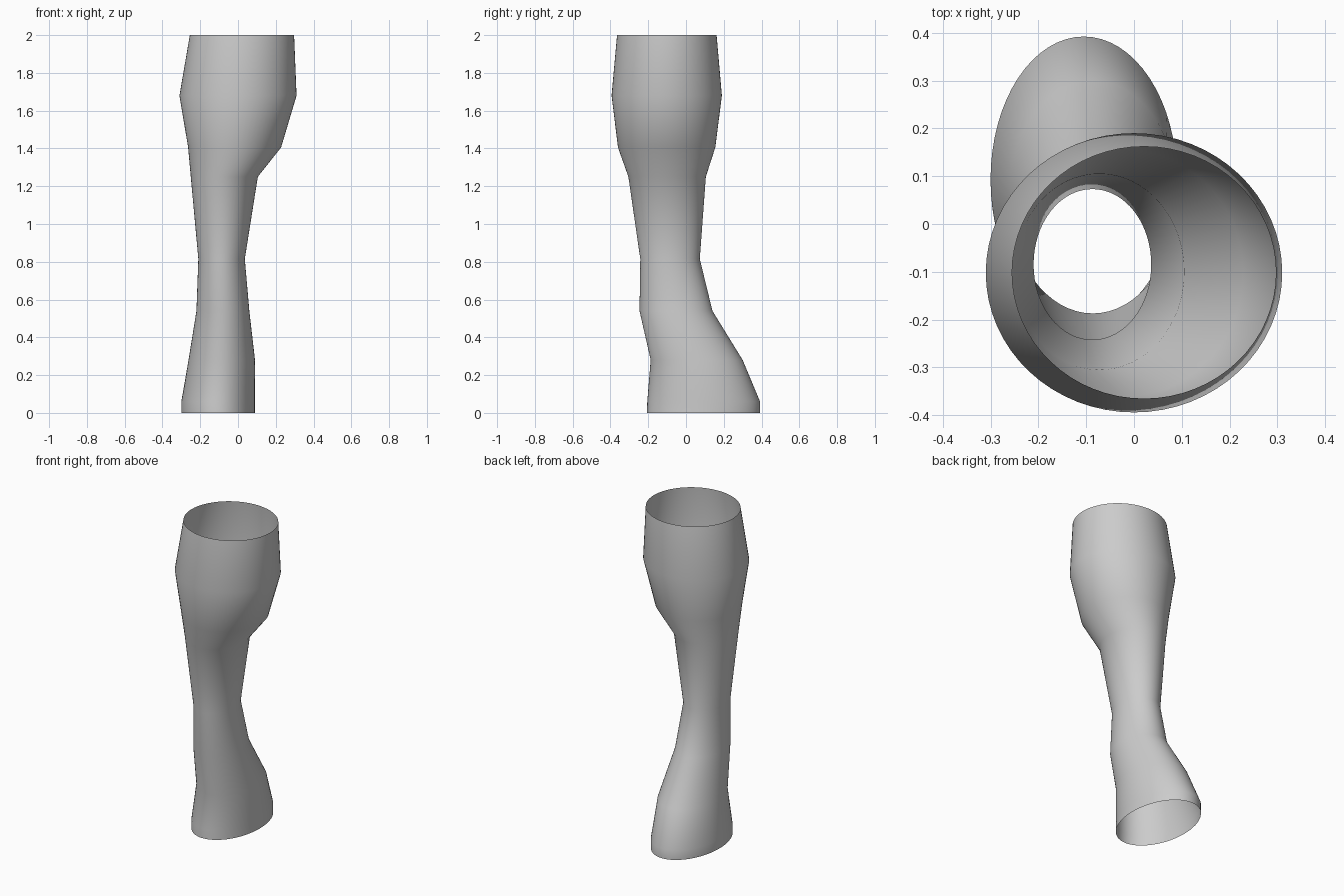
import bpy
import bmesh
from math import cos, sin, tau

cube = bpy.data.objects.get("Cube")
if cube:
    bpy.data.objects.remove(cube)

SIDES = 64

# Plain grey material
grey = bpy.data.materials.new("plain grey")
grey.use_nodes = True
colour = (0.6, 0.6, 0.6, 1)
grey.diffuse_color = colour
grey.node_tree.nodes["Principled BSDF"].inputs["Base Color"].default_value = colour

# Elliptical sections: height, x min, x max, y min, y max
SECTIONS = [
    (0.00, -0.30, 0.09, -0.207, 0.392),
    (0.06, -0.30, 0.09, -0.205, 0.392),
    (0.28, -0.262, 0.09, -0.187, 0.30),
    (0.54, -0.22, 0.06, -0.246, 0.14),
    (0.815, -0.21, 0.036, -0.242, 0.073),
    (1.25, -0.25, 0.105, -0.305, 0.105),
    (1.405, -0.264, 0.228, -0.36, 0.155),
    (1.68, -0.31, 0.31, -0.394, 0.19),
    (2.00, -0.255, 0.297, -0.365, 0.162),
]


def ring(bm, z, x0, x1, y0, y1):
    cx, cy, rx, ry = (x0 + x1) / 2, (y0 + y1) / 2, (x1 - x0) / 2, (y1 - y0) / 2
    angles = [tau * i / SIDES for i in range(SIDES)]
    return [bm.verts.new((cx + rx * cos(a), cy + ry * sin(a), z)) for a in angles]


# Open sleeve lofted through the sections
bm = bmesh.new()
rings = [ring(bm, *s) for s in SECTIONS]
for low, high in zip(rings, rings[1:]):
    for i in range(SIDES):
        j = (i + 1) % SIDES
        bm.faces.new((low[i], low[j], high[j], high[i])).smooth = True
mesh = bpy.data.meshes.new("leg_sleeve")
bm.to_mesh(mesh)
bm.free()
mesh.materials.append(grey)
sleeve = bpy.data.objects.new("leg_sleeve", mesh)
bpy.context.collection.objects.link(sleeve)
